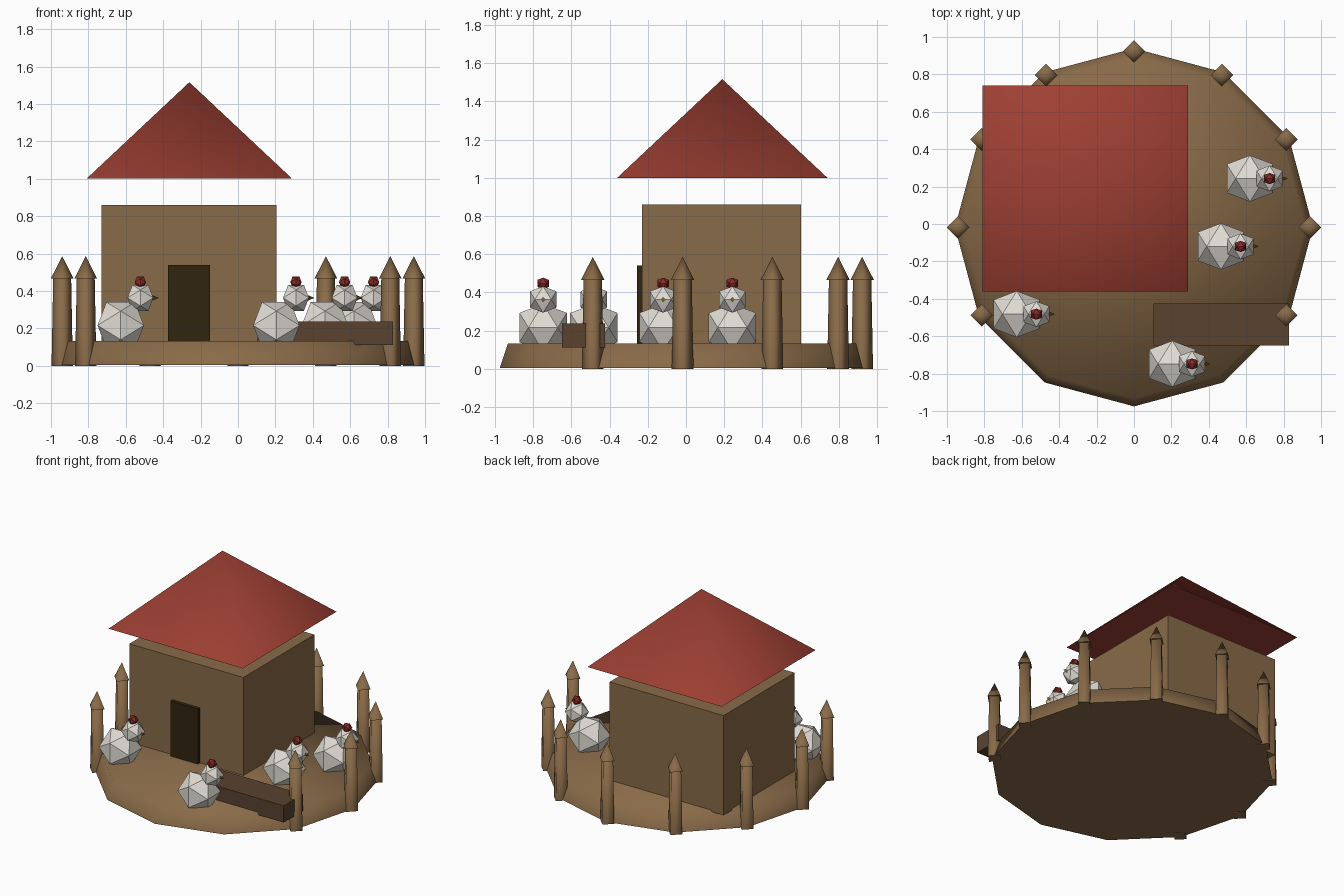
import bpy, bmesh
from math import radians, sin, cos, pi, sqrt
from mathutils import Matrix, Vector

cube = bpy.data.objects.get("Cube")
if cube:
    bpy.data.objects.remove(cube)


def material(name, rgb):
    m = bpy.data.materials.new(name)
    m.use_nodes = True
    m.diffuse_color = (*rgb, 1)
    m.node_tree.nodes["Principled BSDF"].inputs["Base Color"].default_value = (*rgb, 1)
    return m


WOOD = material("tan wood", (0.25, 0.145, 0.065))
DARK_WOOD = material("dark wood", (0.10, 0.055, 0.03))
DOOR = material("door brown", (0.03, 0.018, 0.005))
RED = material("roof red", (0.34, 0.05, 0.033))
COMB = material("comb red", (0.25, 0.025, 0.02))
WHITE = material("feather white", (0.75, 0.72, 0.66))
BEAK = material("beak brown", (0.22, 0.13, 0.035))


def finish(name, bm, mat, smooth=None):
    bmesh.ops.recalc_face_normals(bm, faces=bm.faces)
    mesh = bpy.data.meshes.new(name)
    bm.to_mesh(mesh)
    bm.free()
    mesh.materials.append(mat)
    obj = bpy.data.objects.new(name, mesh)
    bpy.context.collection.objects.link(obj)
    if smooth:
        bpy.ops.object.select_all(action='DESELECT')
        obj.select_set(True)
        bpy.context.view_layer.objects.active = obj
        bpy.ops.object.shade_smooth_by_angle(angle=radians(smooth))
    return obj


def box(name, low, high, mat):
    low, high = Vector(low), Vector(high)
    bm = bmesh.new()
    bmesh.ops.create_cube(bm, size=1)
    bmesh.ops.scale(bm, vec=high - low, verts=bm.verts)
    bmesh.ops.translate(bm, vec=(low + high) / 2, verts=bm.verts)
    return finish(name, bm, mat)


def cone(name, base, sides, r1, r2, height, mat, turn=None, smooth=90):
    """Tapered prism standing on base, first corner along +x."""
    bm = bmesh.new()
    rings = []
    for r, z in ((r1, 0), (r2, height)):
        count = sides if r > 0 else 1
        rings.append([bm.verts.new((r * cos(2 * pi * i / sides), r * sin(2 * pi * i / sides), z))
                      for i in range(count)])
    low, high = rings
    bm.faces.new(low)
    if r2 > 0:
        bm.faces.new(high)
    for i in range(sides):
        j = (i + 1) % sides
        top = [high[j], high[i]] if r2 > 0 else [high[0]]
        bm.faces.new([low[i], low[j]] + top)
    if turn:
        bmesh.ops.transform(bm, matrix=turn, verts=bm.verts)
    bmesh.ops.translate(bm, vec=base, verts=bm.verts)
    return finish(name, bm, mat, smooth)


def icosahedron(name, centre, half, mat):
    """Twenty-sided ball whose extent along every axis is half."""
    short = half * 2 / (1 + sqrt(5))
    bm = bmesh.new()
    for a in (-short, short):
        for b in (-half, half):
            for corner in ((a, 0, b), (0, b, a), (b, a, 0)):
                bm.verts.new(Vector(centre) + Vector(corner))
    bmesh.ops.convex_hull(bm, input=bm.verts)
    return finish(name, bm, mat)


# Yard and fence posts, open towards the front
YARD_Y = -0.018
cone("yard_base", (0, YARD_Y, 0.005), 12, 0.957, 0.914, 0.127, WOOD)
for n, angle in enumerate(range(-30, 211, 30)):
    x = 0.94 * cos(radians(angle))
    y = YARD_Y + 0.94 * sin(radians(angle))
    cone(f"fence_post_{n + 1}", (x, y, 0), 4, 0.057, 0.048, 0.468, WOOD)
    cone(f"post_cap_{n + 1}", (x, y, 0.466), 4, 0.061, 0, 0.12, WOOD)

# House with floating pyramid roof
box("house_walls", (-0.73, -0.23, 0.12), (0.205, 0.602, 0.86), WOOD)
box("door", (-0.375, -0.256, 0.13), (-0.15, -0.22, 0.54), DOOR)
cone("roof", (-0.26, 0.19, 1.0), 4, 0.55 * sqrt(2), 0, 0.516, RED,
     Matrix.Rotation(radians(45), 4, 'Z'))

# Feeding trough
box("trough", (0.105, -0.65, 0.112), (0.83, -0.425, 0.236), DARK_WOOD)

# Hens, all facing +x
for n, (x, y) in enumerate(((0.62, 0.243), (0.465, -0.12), (0.205, -0.748), (-0.627, -0.482))):
    tag = f"hen_{n + 1}"
    icosahedron(tag + "_body", (x, y, 0.216), 0.124, WHITE)
    icosahedron(tag + "_head", (x + 0.105, y, 0.363), 0.069, WHITE)
    icosahedron(tag + "_comb", (x + 0.105, y, 0.447), 0.03, COMB)
    cone(tag + "_beak", (x + 0.14, y, 0.363), 4, 0.027, 0, 0.063, BEAK,
         Matrix.Rotation(radians(90), 4, 'Y'))
